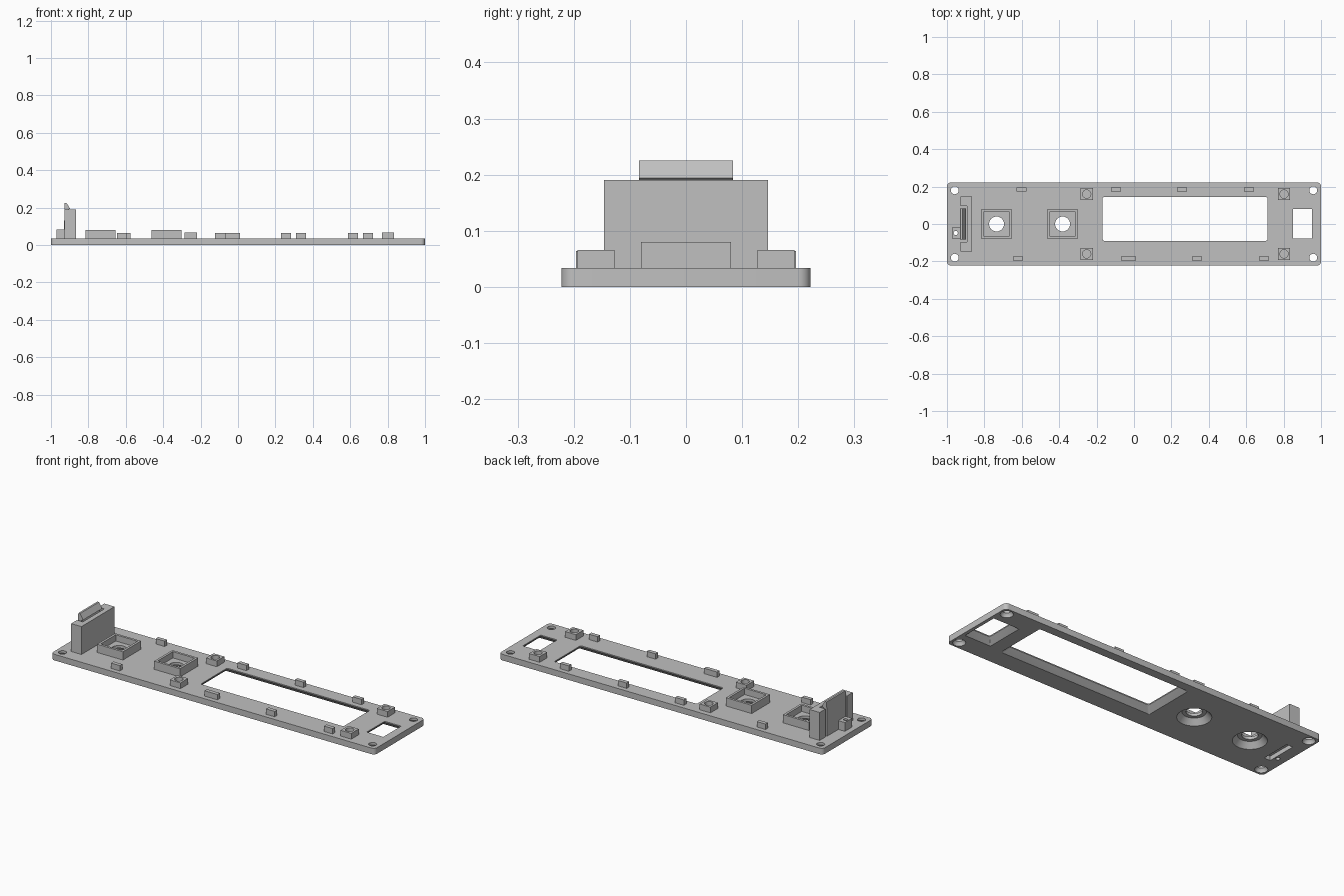
import bpy, bmesh, math

if "Cube" in bpy.data.objects:
    bpy.data.objects.remove(bpy.data.objects["Cube"])

grey = bpy.data.materials.new("plain grey")
grey.diffuse_color = (0.53, 0.53, 0.53, 1)
grey.use_nodes = True
grey.node_tree.nodes["Principled BSDF"].inputs["Base Color"].default_value = grey.diffuse_color


def circle(cx, cy, r, n=32):
    return [(cx + r * math.cos(2 * math.pi * i / n), cy + r * math.sin(2 * math.pi * i / n)) for i in range(n)]


def rect(x0, x1, y0, y1, r=0.0, n=6):
    """Rectangle outline, optionally with rounded corners."""
    if r == 0:
        return [(x0, y0), (x1, y0), (x1, y1), (x0, y1)]
    pts = []
    for k, (cx, cy) in enumerate([(x1 - r, y1 - r), (x0 + r, y1 - r), (x0 + r, y0 + r), (x1 - r, y0 + r)]):
        for i in range(n + 1):
            a = math.pi / 2 * (k + i / n)
            pts.append((cx + r * math.cos(a), cy + r * math.sin(a)))
    return pts


def loft(name, *rings):
    """Closed solid through (z, outline) rings, bottom to top."""
    bm = bmesh.new()
    loops = [[bm.verts.new((x, y, z)) for x, y in pts] for z, pts in rings]
    n = len(loops[0])
    for a, b in zip(loops, loops[1:]):
        for i in range(n):
            j = (i + 1) % n
            bm.faces.new((a[i], a[j], b[j], b[i]))
    bm.faces.new(loops[0][::-1])
    bm.faces.new(loops[-1])
    bmesh.ops.recalc_face_normals(bm, faces=bm.faces)
    mesh = bpy.data.meshes.new(name)
    bm.to_mesh(mesh)
    bm.free()
    ob = bpy.data.objects.new(name, mesh)
    bpy.context.collection.objects.link(ob)
    mesh.materials.append(grey)
    return ob


def box(name, x0, x1, y0, y1, z0, z1):
    return loft(name, (z0, rect(x0, x1, y0, y1)), (z1, rect(x0, x1, y0, y1)))


def cut(ob, *cutters):
    """Subtract each cutter and remove it."""
    bpy.context.view_layer.objects.active = ob
    for c in cutters:
        m = ob.modifiers.new("cut", 'BOOLEAN')
        m.operation, m.solver, m.object = 'DIFFERENCE', 'EXACT', c
        bpy.ops.object.modifier_apply(modifier=m.name)
        bpy.data.objects.remove(c)


def smooth(ob):
    bpy.ops.object.select_all(action='DESELECT')
    ob.select_set(True)
    bpy.context.view_layer.objects.active = ob
    bpy.ops.object.shade_smooth_by_angle(angle=math.radians(30))


def drill(cx, cy, r, z0, z1):
    return loft("drill", (z0, circle(cx, cy, r)), (z1, circle(cx, cy, r)))


def dish(cx):
    """Conical finger recess under each knob."""
    return loft("dish", (-0.01, circle(cx, 0, 0.094, 48)), (0.03, circle(cx, 0, 0.06, 48)))


def bevelled_opening(x0, x1, y0, y1, r):
    """Opening that flares out toward the underside."""
    def ring(g):
        return rect(x0 - g, x1 + g, y0 - g, y1 + g, r)
    return loft("opening", (-0.01, ring(0.04)), (0.028, ring(0)), (0.06, ring(0)))


# Face plate with rounded corners
T = 0.034
outline = rect(-1, 1, -0.222, 0.222, 0.022)
plate = loft("face_plate", (0, outline), (T, outline))
cut(plate, bevelled_opening(-0.168, 0.714, -0.09, 0.144, 0.01),
    bevelled_opening(0.85, 0.952, -0.078, 0.08, 0.002))

# Countersunk corner screw holes
for sx in (-1, 1):
    for sy in (-1, 1):
        x, y = 0.958 * sx, 0.18 * sy
        cut(plate, loft("countersink", (-0.01, circle(x, y, 0.035)), (0.012, circle(x, y, 0.029)),
                        (0.02, circle(x, y, 0.021)), (0.06, circle(x, y, 0.021))))

# Knob housings: square frames with a pocket, dish and shaft hole
for i, cx in enumerate((-0.735, -0.382)):
    frame = box(f"knob_frame_{i + 1}", cx - 0.08, cx + 0.08, -0.08, 0.08, 0.02, 0.08)
    cut(frame, box("pocket", cx - 0.067, cx + 0.067, -0.067, 0.067, 0.045, 0.1),
        dish(cx), drill(cx, 0, 0.04, -0.02, 0.1))
    cut(plate, dish(cx), drill(cx, 0, 0.04, -0.02, 0.1))
    smooth(frame)

# Underside slot and pinhole at the cable clip
PIN = (-0.953, -0.048)
cut(plate, box("slot", -0.935, -0.897, -0.085, 0.085, -0.01, 0.024), drill(*PIN, 0.011, -0.01, 0.06))
smooth(plate)

# Display screw bosses with blind holes
for x in (-0.253, 0.802):
    for y in (-0.16, 0.16):
        boss = box("screw_boss", x - 0.033, x + 0.033, y - 0.033, y + 0.033, T - 0.004, 0.066)
        cut(boss, drill(x, y, 0.022, 0.038, 0.1))
        smooth(boss)

# Small locating blocks along both long edges
for y, row in ((0.185, ((-0.602, 0.027), (-0.097, 0.027), (0.256, 0.027), (0.614, 0.027))),
               (-0.185, ((-0.62, 0.027), (-0.03, 0.04), (0.337, 0.027), (0.695, 0.027)))):
    for x, w in row:
        box("edge_block", x - w, x + w, y - 0.011, y + 0.011, T - 0.004, 0.064)

# Upright bracket: back wall with an end post at each side
bracket = loft("bracket", *[(z, [(-0.865, -0.146), (-0.865, 0.146), (-0.928, 0.146), (-0.928, 0.095),
                                 (-0.892, 0.095), (-0.892, -0.095), (-0.928, -0.095), (-0.928, -0.146)])
                            for z in (T - 0.004, 0.19)])

# Snap tab with hooked top, standing between the posts
profile = [(-0.93, 0.03), (-0.912, 0.03), (-0.912, 0.185), (-0.898, 0.194), (-0.917, 0.225), (-0.928, 0.225)]
tab = loft("snap_tab", (-0.084, profile), (0.084, profile))
for v in tab.data.vertices:
    x, z, y = v.co
    v.co = (x, y, z)
tab.data.flip_normals()

# Small light-pipe block beside the tab
holder = box("pin_block", -0.97, -0.928, -0.08, -0.016, T - 0.004, 0.083)
cut(holder, drill(*PIN, 0.011, 0, 0.1))
smooth(holder)
